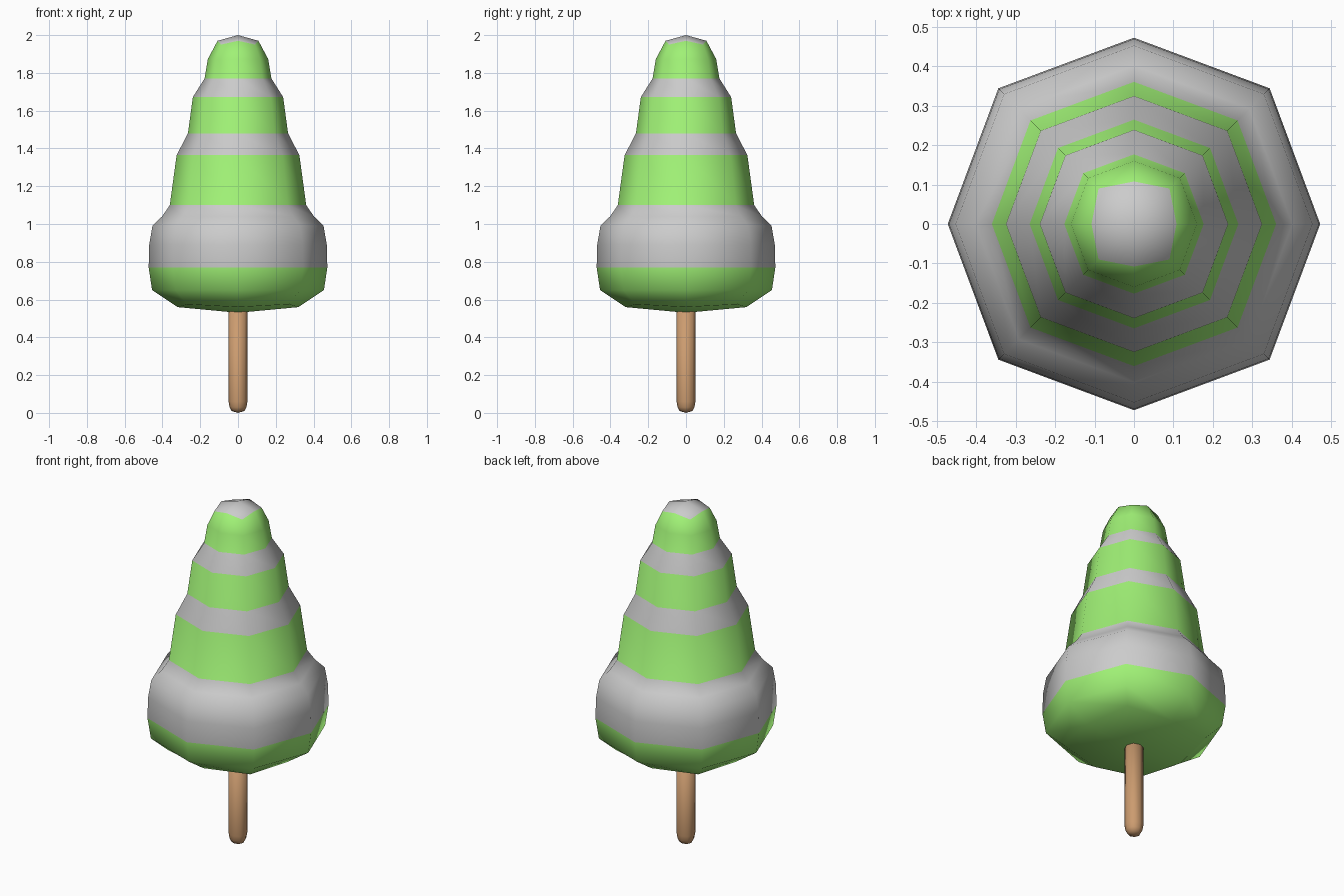
import bpy, math

if "Cube" in bpy.data.objects:
    bpy.data.objects.remove(bpy.data.objects["Cube"])


def material(name, rgb):
    m = bpy.data.materials.new(name)
    m.diffuse_color = (*rgb, 1)
    m.use_nodes = True
    m.node_tree.nodes["Principled BSDF"].inputs["Base Color"].default_value = m.diffuse_color
    return m


def lathe(name, rings, sides, mats, slots, top=None, bottom=None):
    """Stack rings (axis radius, z, diagonal radius factor, diagonal z shift), top to bottom."""
    verts, faces, idx = [], [], []
    for r, z, k, dz in rings:
        for i in range(sides):
            a = 2 * math.pi * i / sides
            d = math.sin(2 * a) ** 2
            q = r * (1 + (k - 1) * d)
            verts.append((q * math.cos(a), q * math.sin(a), z + dz * d))
    for j in range(len(rings) - 1):
        for i in range(sides):
            n = (i + 1) % sides
            faces.append((j * sides + i, (j + 1) * sides + i,
                          (j + 1) * sides + n, j * sides + n))
            idx.append(slots[j + 1])
    # close both ends with a fan around a centre point
    last = (len(rings) - 1) * sides
    verts += [(0, 0, top), (0, 0, bottom)]
    for i in range(sides):
        n = (i + 1) % sides
        faces.append((len(verts) - 2, i, n))
        idx.append(slots[0])
        faces.append((len(verts) - 1, last + n, last + i))
        idx.append(slots[-1])
    me = bpy.data.meshes.new(name)
    me.from_pydata(verts, [], faces)
    for m in mats:
        me.materials.append(m)
    for p, s in zip(me.polygons, idx):
        p.material_index = s
        p.use_smooth = True
    ob = bpy.data.objects.new(name, me)
    bpy.context.collection.objects.link(ob)
    return ob


green = material("leaf_green", (0.35, 0.88, 0.18))
grey = material("snow_grey", (0.8, 0.8, 0.8))
brown = material("bark_brown", (0.6, 0.33, 0.16))

# Tiered, striped octagonal foliage
K = 1.03
foliage = [
    (0.108, 1.97, 1.18, -0.02), (0.16, 1.873, 1.03, 0), (0.177, 1.77, 1.03, 0),
    (0.239, 1.672, K, 0), (0.265, 1.48, K, 0),
    (0.325, 1.364, K, 0), (0.361, 1.10, K, 0),
    (0.402, 1.04, K, 0), (0.453, 0.99, K, 0), (0.47, 0.89, K, 0),
    (0.473, 0.77, K, 0), (0.455, 0.65, K, 0), (0.32, 0.56, 1.18, 0.015),
]
# 0 = green, 1 = grey, from the cap downwards
stripes = [1, 0, 0, 1, 0, 1, 0, 1, 1, 1, 1, 0, 0, 0]
lathe("foliage", foliage, 8, [green, grey], stripes, 2.0, 0.53)

# Trunk with a rounded foot
trunk = [(0.05, 0.58, 1, 0), (0.05, 0.06, 1, 0), (0.045, 0.03, 1, 0), (0.034, 0.01, 1, 0)]
lathe("trunk", trunk, 8, [brown], [0] * 5, 0.58, 0.0)
